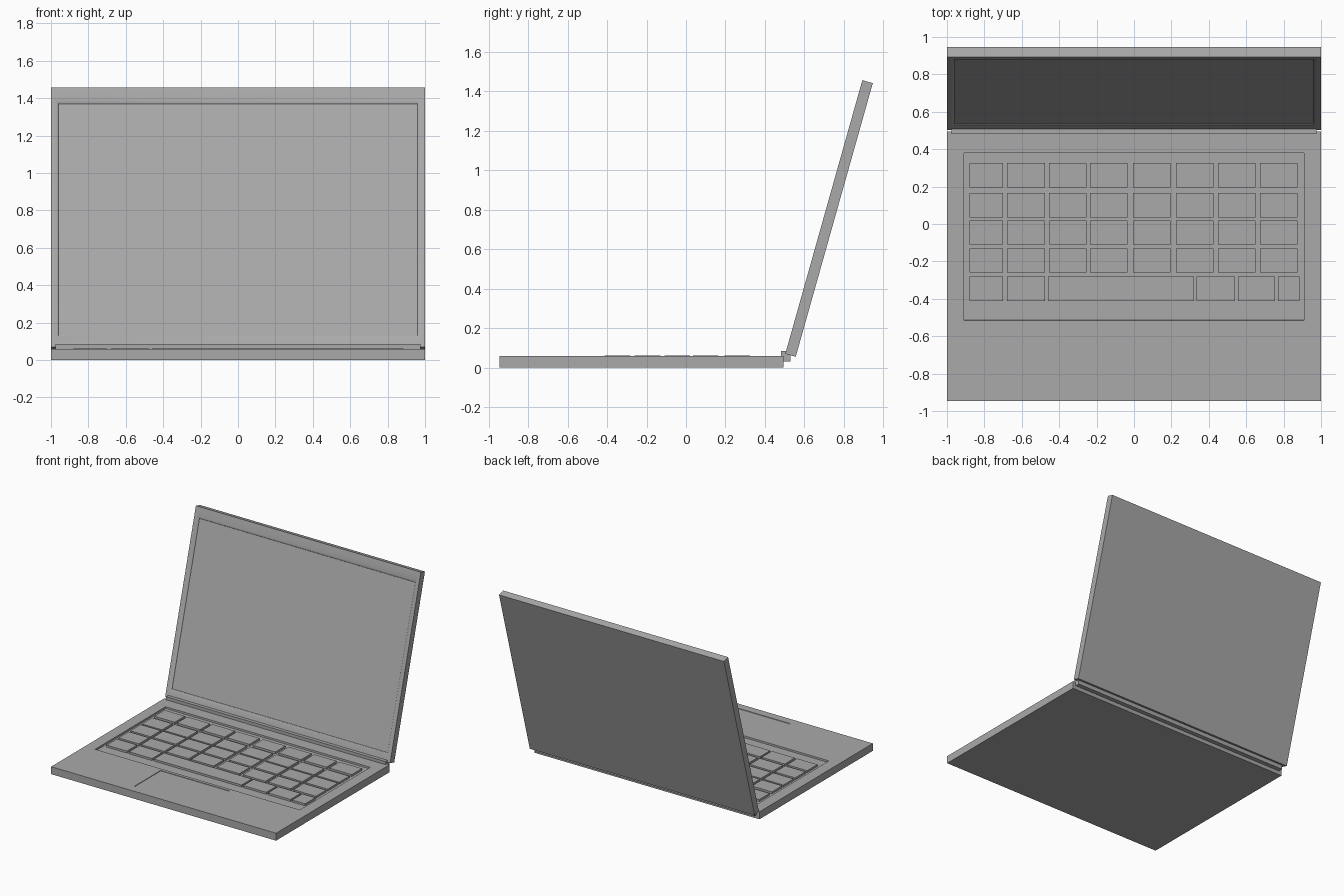
import bpy, bmesh, math
from mathutils import Vector

cube = bpy.data.objects.get("Cube")
if cube:
    bpy.data.objects.remove(cube, do_unlink=True)

# Single grey material
grey = bpy.data.materials.new("plain grey")
grey.use_nodes = True
colour = (0.4, 0.4, 0.4, 1)
grey.diffuse_color = colour
grey.node_tree.nodes["Principled BSDF"].inputs["Base Color"].default_value = colour


def finish(name, bm):
    bmesh.ops.recalc_face_normals(bm, faces=bm.faces)
    mesh = bpy.data.meshes.new(name)
    bm.to_mesh(mesh)
    bm.free()
    mesh.materials.append(grey)
    obj = bpy.data.objects.new(name, mesh)
    bpy.context.collection.objects.link(obj)
    return obj


def add_box(bm, low, high):
    verts = bmesh.ops.create_cube(bm, size=1)["verts"]
    low, high = Vector(low), Vector(high)
    for v in verts:
        v.co = (low + high) / 2 + v.co * (high - low)


def box(name, low, high):
    bm = bmesh.new()
    add_box(bm, low, high)
    return finish(name, bm)


def recess(bm, x0, x1, y0, y1, top, depth):
    """Cut a rectangle into the top and sink it."""
    for axis, value in ((0, x0), (0, x1), (1, y0), (1, y1)):
        point, normal = Vector(), Vector()
        point[axis], normal[axis] = value, 1
        geom = bm.verts[:] + bm.edges[:] + bm.faces[:]
        bmesh.ops.bisect_plane(bm, geom=geom, plane_co=point, plane_no=normal)
    bm.normal_update()
    inside = []
    for f in bm.faces:
        c = f.calc_center_median()
        if f.normal.z > 0.9 and c.z > top - 0.001 and x0 < c.x < x1 and y0 < c.y < y1:
            inside.append(f)
    bmesh.ops.inset_region(bm, faces=inside, thickness=0.001, depth=-depth)


# Base with sunken keyboard well and trackpad
TOP = 0.06
bm = bmesh.new()
add_box(bm, (-1, -0.945, 0), (1, 0.495, TOP))
recess(bm, -0.91, 0.91, -0.515, 0.38, TOP, 0.014)
recess(bm, -0.31, 0.305, -0.88, -0.54, TOP, 0.004)
finish("base", bm)

# Keys
columns = [(-0.88, -0.70), (-0.68, -0.475), (-0.455, -0.255), (-0.235, -0.035),
           (-0.005, 0.195), (0.225, 0.425), (0.45, 0.65), (0.675, 0.875)]
bottom_row = columns[:2] + [(-0.46, 0.32), (0.335, 0.54), (0.555, 0.755), (0.77, 0.885)]
rows = [(0.195, columns), (0.035, columns), (-0.11, columns),
        (-0.26, columns), (-0.412, bottom_row)]
bm = bmesh.new()
for y, spans in rows:
    for x0, x1 in spans:
        add_box(bm, (x0, y, TOP - 0.016), (x1, y + 0.13, TOP + 0.002))
finish("keys", bm)

# Hinge bar
box("hinge", (-0.975, 0.48, 0.03), (0.975, 0.53, 0.085))

# Lid: rings from the back edge, over the curved bezel, down to the screen
HEIGHT, THICK, SINK, STEPS = 1.44, 0.055, 0.013, 6
profile = [(0, THICK)]
for i in range(STEPS + 1):
    a = i / STEPS * math.pi / 2
    profile.append((math.sin(a), SINK * (1 - math.cos(a))))
bm = bmesh.new()
rings = []
for t, y in profile:
    x, z0, z1 = 1 - 0.04 * t, 0.068 * t, HEIGHT - 0.088 * t
    rings.append([bm.verts.new(p) for p in ((-x, y, z0), (x, y, z0), (x, y, z1), (-x, y, z1))])
for a, b in zip(rings, rings[1:]):
    for i in range(4):
        j = (i + 1) % 4
        bm.faces.new((a[i], a[j], b[j], b[i]))
bm.faces.new(rings[0])
bm.faces.new(rings[-1])
lid = finish("lid", bm)
lid.location = (0, 0.503, 0.07)
lid.rotation_euler.x = -math.atan2(0.39, 1.385)

# Smooth bezel, crisp corners
bpy.ops.object.select_all(action="DESELECT")
lid.select_set(True)
bpy.context.view_layer.objects.active = lid
bpy.ops.object.shade_smooth_by_angle(angle=math.radians(30))
